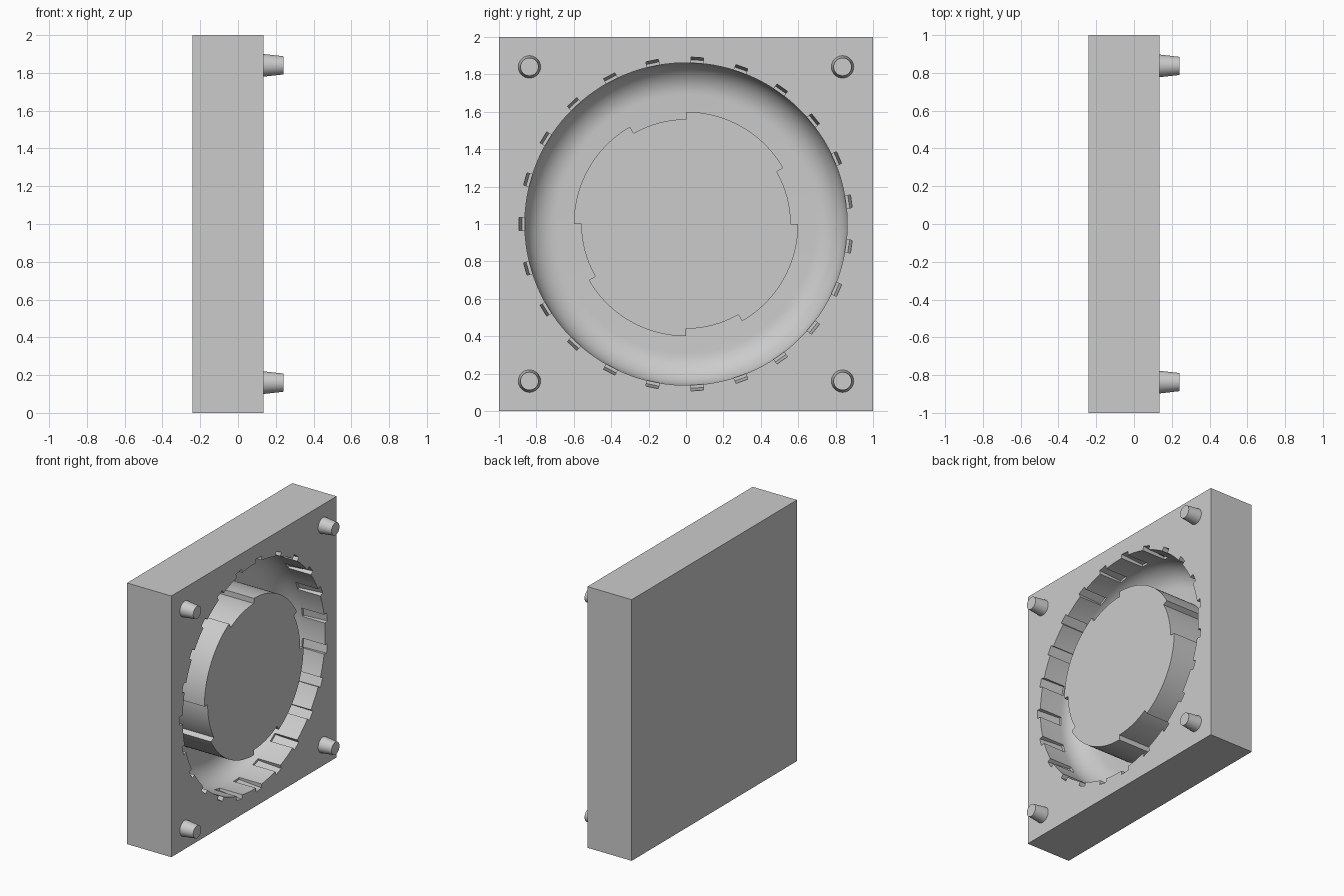
import bpy, bmesh, math
from mathutils import Matrix

if "Cube" in bpy.data.objects:
    bpy.data.objects.remove(bpy.data.objects["Cube"])

FACE, BACK, FLOOR = 0.135, -0.24, -0.22   # x of parting face, back and cavity floor
RIM, CZ = 0.862, 1.0                      # cavity rim radius, centre height

grey = bpy.data.materials.new("mould_grey")
grey.diffuse_color = (0.6, 0.6, 0.6, 1)
grey.use_nodes = True
grey.node_tree.nodes["Principled BSDF"].inputs["Base Color"].default_value = grey.diffuse_color


def finish(name, bm):
    bmesh.ops.recalc_face_normals(bm, faces=bm.faces)
    me = bpy.data.meshes.new(name)
    bm.to_mesh(me)
    bm.free()
    me.materials.append(grey)
    ob = bpy.data.objects.new(name, me)
    bpy.context.collection.objects.link(ob)
    return ob


def polar(bm, x, r, a):
    return bm.verts.new((x, r * math.cos(a), CZ + r * math.sin(a)))


def loft(bm, rings):
    """Closed solid through rings of vertices, capped at both ends."""
    n = len(rings[0])
    for a, b in zip(rings, rings[1:]):
        for i in range(n):
            j = (i + 1) % n
            bm.faces.new((a[i], a[j], b[j], b[i]))
    bm.faces.new(rings[0])
    bm.faces.new(rings[-1])


def smooth(ob):
    bpy.ops.object.select_all(action='DESELECT')
    ob.select_set(True)
    bpy.context.view_layer.objects.active = ob
    bpy.ops.object.shade_smooth_by_angle(angle=math.radians(30))


# square block
bm = bmesh.new()
bmesh.ops.create_cube(bm, size=1)
bmesh.ops.transform(bm, verts=bm.verts, matrix=Matrix.Translation(((FACE + BACK) / 2, 0, CZ))
                    @ Matrix.Diagonal((FACE - BACK, 2, 2, 1)))
block = finish("mould_block", bm)

# round cavity cutter: straight wall, then a rounded corner into the flat floor
rad = 0.17
profile = [(FACE + 0.05, RIM)]
for k in range(13):
    t = math.pi / 2 * k / 12
    profile.append((FLOOR + rad - rad * math.sin(t), RIM - rad + rad * math.cos(t)))
bm = bmesh.new()
N = 120
loft(bm, [[polar(bm, x, r, math.tau * (i + 0.5) / N) for i in range(N)] for x, r in profile])
cavity = finish("cavity_cutter", bm)

# grip slots around the rim, slightly tapered
bm = bmesh.new()
SLOTS, half = 23, 0.034
for k in range(SLOTS):
    rot = Matrix.Translation((0, 0, CZ)) @ Matrix.Rotation(math.pi + math.tau * k / SLOTS, 4, 'X')
    rings = []
    for x, r in ((FACE + 0.02, 0.894), (-0.055, 0.878)):
        ring = [bm.verts.new((x, p, q)) for p, q in
                ((0.8, -half), (r, -half), (r, half), (0.8, half))]
        bmesh.ops.transform(bm, verts=ring, matrix=rot)
        rings.append(ring)
    loft(bm, rings)
slots = finish("slot_cutter", bm)

# cut the block
for cutter in (cavity, slots):
    mod = block.modifiers.new("cut", 'BOOLEAN')
    mod.operation = 'DIFFERENCE'
    mod.solver = 'EXACT'
    mod.object = cutter
    bpy.context.view_layer.objects.active = block
    bpy.ops.object.modifier_apply(modifier=mod.name)
for cutter in (cavity, slots):
    bpy.data.objects.remove(cutter)
smooth(block)

# central core with four shallow 30 degree recesses
outline = []
for q in range(4):
    for start, end, r in ((0, 30, 0.56), (30, 90, 0.6)):
        steps = (end - start) // 3
        outline += [(r, math.radians(90 * q + start + 3 * i)) for i in range(steps + 1)]
bm = bmesh.new()
loft(bm, [[polar(bm, x, r, a) for r, a in outline] for x in (FLOOR - 0.005, FACE)])
smooth(finish("core", bm))

# tapered locating pegs at the corners
for sy in (-1, 1):
    for sz in (-1, 1):
        bm = bmesh.new()
        bmesh.ops.create_cone(bm, cap_ends=True, segments=32, radius1=0.06, radius2=0.048,
                              depth=0.105,
                              matrix=Matrix.Translation((FACE + 0.0525, sy * 0.837, CZ + sz * 0.84))
                              @ Matrix.Rotation(math.pi / 2, 4, 'Y'))
        smooth(finish("locating_peg", bm))
